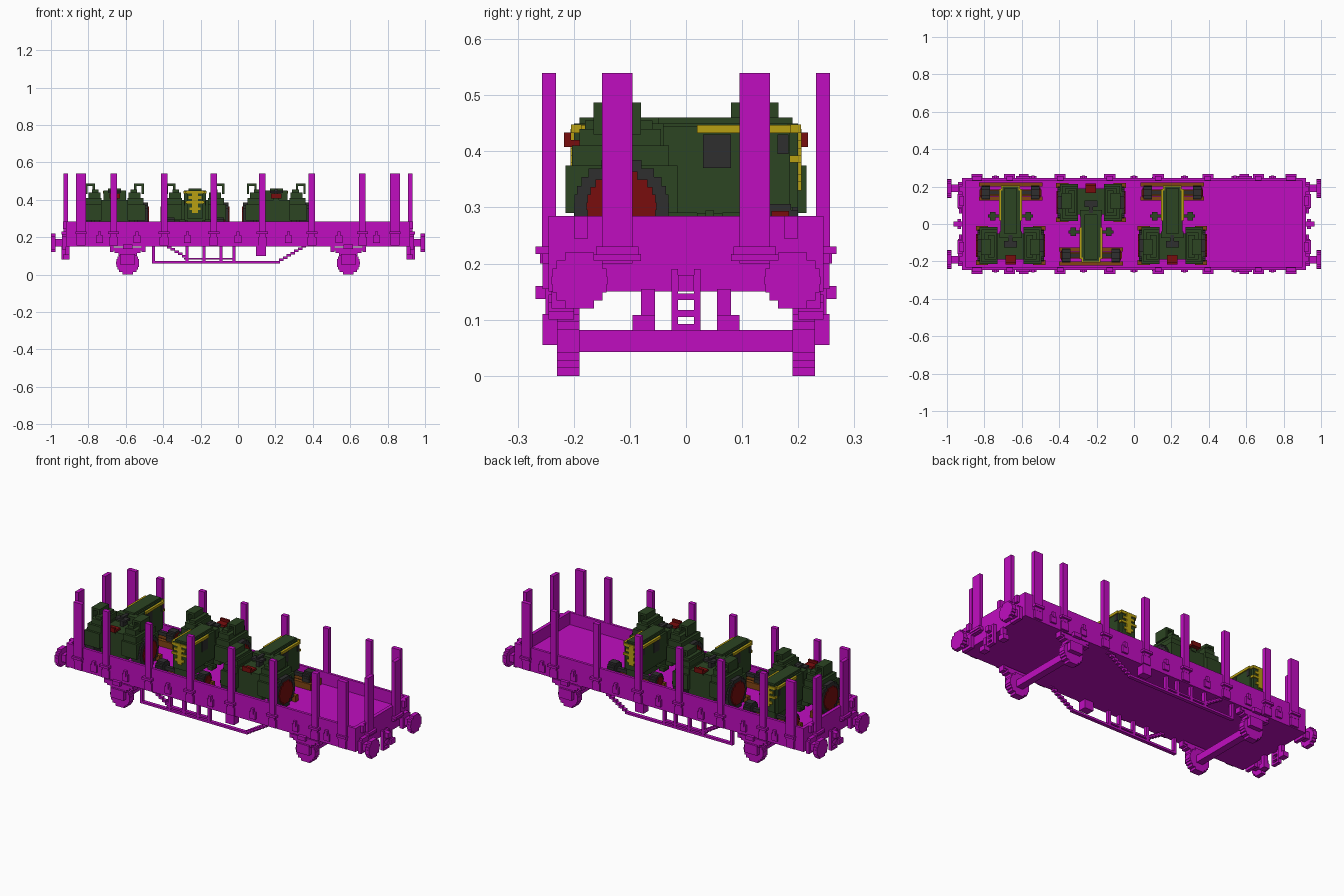
import bpy, bmesh, math
from itertools import product

default_cube = bpy.data.objects.get("Cube")
if default_cube:
    bpy.data.objects.remove(default_cube, do_unlink=True)


def material(name, red, green, blue):
    mat = bpy.data.materials.new(name)
    mat.use_nodes = True
    mat.diffuse_color = (red, green, blue, 1)
    shader = next(n for n in mat.node_tree.nodes if n.type == 'BSDF_PRINCIPLED')
    shader.inputs["Base Color"].default_value = mat.diffuse_color
    return mat


MAGENTA = material("wagon magenta", .53, .004, .53)
GREEN = material("tractor green", .025, .058, .016)
YELLOW = material("trim yellow", .48, .35, .006)
RED = material("hub red", .19, .004, .004)
GREY = material("rubber grey", .028, .028, .028)
BROWN = material("timber brown", .22, .06, .007)

parts = {}


def box(part, mat, x, y, z, mirror=""):
    """Collect a block for a part, repeated across the mirrored axes."""
    boxes = parts.setdefault(part, (mat, []))[1]
    sides_x = (1, -1) if "x" in mirror else (1,)
    sides_y = (1, -1) if "y" in mirror else (1,)
    for sx, sy in product(sides_x, sides_y):
        boxes.append((sorted(sx * v for v in x), sorted(sy * v for v in y), z))


def disc(add, part, mat, axis, span, across, height, radius, mirror="", rows=9):
    """Stepped disc of stacked blocks, with its axle along the given axis."""
    step = 2 * radius / rows
    for row in range(rows):
        low = -radius + row * step
        middle = low + step / 2
        half = math.sqrt(radius ** 2 - middle ** 2)
        flat = (across - half, across + half)
        z = (height + low, height + low + step)
        x, y = (span, flat) if axis == "x" else (flat, span)
        add(part, mat, x, y, z, mirror)


def build_parts():
    for name, (mat, boxes) in parts.items():
        bm = bmesh.new()
        for x, y, z in boxes:
            corners = [bm.verts.new(c) for c in product(x, y, z)]
            for loop in ("0132", "4576", "0451", "2376", "0264", "1375"):
                bm.faces.new([corners[int(i)] for i in loop])
        bmesh.ops.recalc_face_normals(bm, faces=bm.faces)
        mesh = bpy.data.meshes.new(name)
        bm.to_mesh(mesh)
        bm.free()
        mesh.materials.append(mat)
        bpy.context.collection.objects.link(bpy.data.objects.new(name, mesh))


def wagon(part, x, y, z, mirror=""):
    box(part, MAGENTA, x, y, z, mirror)


# Floor and low walls
wagon("floor", (-.92, .92), (-.245, .245), (.15, .215))
wagon("side_wall", (-.92, .92), (.23, .245), (.2, .285), "y")
wagon("end_wall", (.9, .92), (-.245, .245), (.2, .285), "x")
wagon("end_corner_plate", (.92, .935), (.175, .2), (.245, .285), "xy")
wagon("end_rail", (.92, .94), (.08, .21), (.205, .217), "xy")

# Side stakes with pockets, latches between them
for position in (.13, .395, .665, .84):
    half = .027 if position > .8 else .018
    wagon("side_stake", (position - half, position + half), (.232, .257), (.2, .54), "xy")
    wagon("stake_pocket", (position - .03, position + .03), (.24, .268), (.217, .23), "xy")
    wagon("stake_socket", (position - .024, position + .024), (.24, .256), (.155, .2), "xy")
for position in (0, .27, .54, .74):
    wagon("wall_latch", (position - .018, position + .018), (.24, .256), (.17, .21), "xy")
    wagon("latch_pin", (position - .008, position + .008), (.24, .26), (.2, .23), "xy")
wagon("end_stake", (.91, .932), (.095, .15), (.2, .54), "xy")
wagon("end_stake_pocket", (.92, .945), (.085, .16), (.215, .23), "xy")

# Buffers, coupling and hoses
disc(box, "buffer_head", MAGENTA, "x", (.975, 1), .19, .17, .05, "xy", 7)
wagon("buffer_shaft", (.92, .98), (.17, .21), (.15, .19), "xy")
wagon("buffer_base", (.92, .94), (.155, .225), (.135, .205), "xy")
wagon("coupling_hook", (.92, .965), (-.014, .014), (.15, .18), "x")
wagon("coupling_link", (.925, .945), (.014, .026), (.08, .19), "xy")
for height in (.08, .105, .135):
    wagon("coupling_link", (.925, .945), (-.02, .02), (height, height + .012), "x")
wagon("brake_hose", (.9, .925), (.055, .08), (.08, .155), "xy")
wagon("brake_hose", (.9, .935), (.055, .095), (.08, .108), "xy")

# Wheelsets with stepped springs
disc(box, "wagon_wheel", MAGENTA, "y", (.19, .23), .59, .062, .062, "xy")
wagon("axle", (.57, .61), (-.19, .19), (.042, .082), "x")
wagon("axle_box", (.55, .63), (.225, .256), (.055, .11), "xy")
wagon("axle_box", (.565, .615), (.25, .268), (.137, .16), "xy")
for level, half in enumerate((.05, .07, .09)):
    base = .1 + level * .015
    wagon("leaf_spring", (.59 - half, .59 + half), (.2, .245), (base, base + .015), "xy")
wagon("spring_hanger", (.665, .685), (.205, .24), (.12, .155), "xy")
wagon("spring_hanger", (.495, .515), (.205, .24), (.12, .155), "xy")

# Underframe truss and steps
wagon("truss_rail", (-.46, .21), (.215, .235), (.06, .072), "y")
wagon("truss_rail", (-.29, -.03), (.215, .235), (.08, .09), "y")
for position in (-.46, -.28, -.19, -.1, -.03):
    wagon("truss_post", (position, position + .016), (.215, .235), (.06, .155), "y")
for step in range(8):
    rise = .06 + step * .012
    wagon("truss_brace", (.2 + step * .02, .224 + step * .02), (.215, .235), (rise, rise + .013), "y")
for step in range(5):
    drop = .14 - step * .012
    wagon("truss_brace", (-.38 + step * .02, -.356 + step * .02), (.215, .235), (drop, drop + .013), "y")
wagon("brake_valve", (.095, .15), (.205, .25), (.1, .155), "y")


def tractor(label, centre, facing):
    def add(part, mat, x, y, z, mirror=""):
        for side in (1, -1) if "x" in mirror else (1,):
            box(f"{label}_{part}", mat, [centre + side * v for v in x],
                [facing * v for v in y], z)

    # Hood with a stepped rounded top and nose
    add("hood", GREEN, (-.055, .055), (-.06, .185), (.29, .445))
    add("hood", GREEN, (-.043, .043), (-.06, .2), (.3, .45))
    add("hood", GREEN, (-.035, .035), (-.05, .19), (.44, .46))
    add("chassis", GREEN, (-.04, .04), (-.19, .19), (.25, .31))
    add("engine_vent", GREY, (-.059, .059), (.03, .08), (.37, .43))
    add("engine_vent", GREY, (-.059, .059), (.163, .183), (.395, .43))

    # Yellow trim and grille
    add("trim", YELLOW, (.05, .061), (.02, .187), (.433, .447), "x")
    add("trim", YELLOW, (-.05, .05), (.18, .205), (.433, .448))
    add("grille", YELLOW, (-.015, .015), (.19, .206), (.33, .44))
    add("grille", YELLOW, (-.05, .05), (.17, .206), (.38, .393))
    add("grille", YELLOW, (-.035, .035), (.19, .206), (.405, .42))
    add("grille", YELLOW, (-.03, .03), (.19, .206), (.345, .36))

    # Rear body, stepped fenders and handrails
    add("rear_body", GREEN, (-.08, .08), (-.19, -.05), (.25, .4))
    add("dashboard", GREEN, (-.06, .06), (-.075, -.04), (.38, .45))
    add("fender", GREEN, (.07, .165), (-.215, -.015), (.29, .375), "x")
    add("fender", GREEN, (.07, .155), (-.203, -.03), (.375, .41), "x")
    add("fender", GREEN, (.075, .14), (-.19, -.045), (.41, .44), "x")
    add("fender", GREEN, (.085, .12), (-.18, -.06), (.44, .455), "x")
    for edge in (.105, .145):
        add("handrail", GREEN, (edge, edge + .012), (-.165, -.08), (.43, .487), "x")
    add("handrail", GREEN, (.105, .157), (-.165, -.08), (.475, .487), "x")

    # Seat and steering wheel
    add("seat", RED, (-.028, .028), (-.215, -.165), (.408, .42))
    add("seat", RED, (-.028, .028), (-.217, -.205), (.408, .434))
    add("seat_post", GREEN, (-.015, .015), (-.195, -.17), (.39, .41))
    add("steering_wheel", GREY, (-.035, .035), (-.125, -.09), (.435, .447))
    add("steering_column", GREY, (-.01, .01), (-.115, -.06), (.4, .455))

    # Wheels, front axle and steps
    disc(add, "rear_tyre", GREY, "x", (.12, .178), -.115, .3, .085, "x", 11)
    disc(add, "rear_hub", RED, "x", (.15, .184), -.115, .302, .062, "x")
    disc(add, "front_tyre", GREY, "x", (.11, .155), .168, .268, .038, "x", 7)
    disc(add, "front_hub", RED, "x", (.14, .16), .168, .268, .026, "x", 5)
    add("front_axle", GREY, (-.12, .12), (.158, .178), (.26, .28))
    add("step", GREEN, (.05, .12), (.035, .05), (.28, .295), "x")
    add("step", GREEN, (.08, .11), (.02, .065), (.27, .29), "x")

    # Timber chocks on the floor
    for row in (.125, .2):
        add("timber", BROWN, (-.17, .17), (row, row + .022), (.215, .25))
    add("timber", BROWN, (-.165, .165), (.15, .185), (.215, .23))
    for row in (-.218, -.035):
        add("timber", BROWN, (.12, .186), (row, row + .025), (.215, .25), "x")


tractor("first_tractor", -.66, 1)
tractor("middle_tractor", -.23, -1)
tractor("last_tractor", .205, 1)
build_parts()
